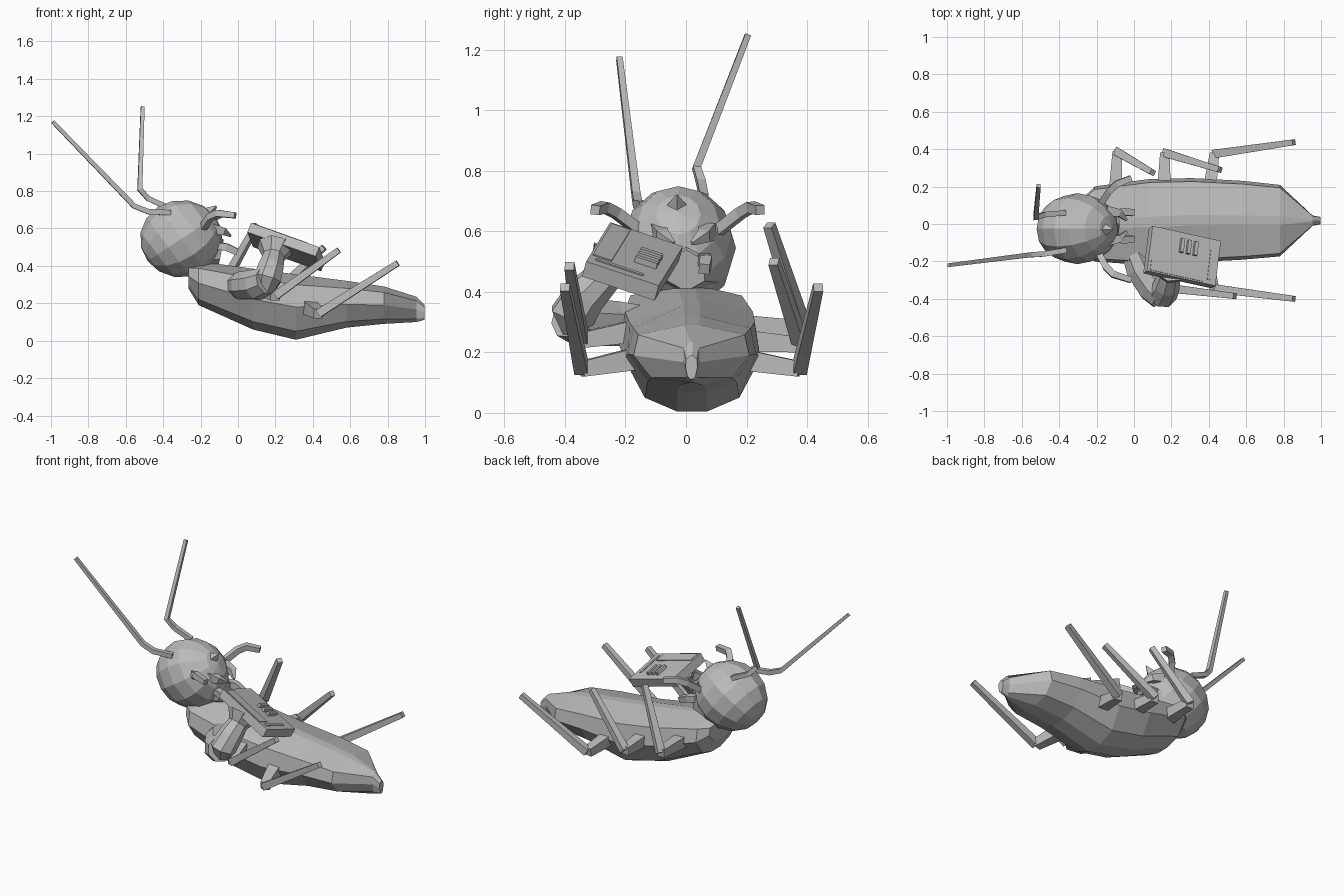
import bpy, bmesh, math
from mathutils import Vector, Matrix

old = bpy.data.objects.get("Cube")
if old:
    bpy.data.objects.remove(old, do_unlink=True)

grey = bpy.data.materials.new("plain grey")
grey.use_nodes = True
GREY = (0.5, 0.5, 0.5, 1)
grey.diffuse_color = GREY
grey.node_tree.nodes["Principled BSDF"].inputs["Base Color"].default_value = GREY


def finish(name, bm):
    bmesh.ops.recalc_face_normals(bm, faces=bm.faces)
    mesh = bpy.data.meshes.new(name)
    bm.to_mesh(mesh)
    bm.free()
    mesh.materials.append(grey)
    obj = bpy.data.objects.new(name, mesh)
    bpy.context.collection.objects.link(obj)
    return obj


def loft(name, rings):
    """Skin a list of equal-sized point rings and cap both ends."""
    bm = bmesh.new()
    loops = [[bm.verts.new(p) for p in ring] for ring in rings]
    n = len(loops[0])
    for a, b in zip(loops, loops[1:]):
        for i in range(n):
            j = (i + 1) % n
            bm.faces.new((a[i], a[j], b[j], b[i]))
    bm.faces.new(loops[0])
    bm.faces.new(loops[-1])
    return finish(name, bm)


def tube(name, points, radii, sides=4, phase=0.5):
    """Faceted limb along a path, with a radius at each point."""
    pts = [Vector(p) for p in points]
    rings = []
    side = None
    for i, (p, r) in enumerate(zip(pts, radii)):
        before = (p - pts[i - 1]).normalized() if i else Vector()
        after = (pts[i + 1] - p).normalized() if i + 1 < len(pts) else Vector()
        t = (before + after).normalized()
        if side is None:
            side = t.cross(Vector((0, 0, 1)) if abs(t.z) < 0.9 else Vector((0, 1, 0)))
        side = (side - t * side.dot(t)).normalized()
        other = t.cross(side)
        ring = []
        for k in range(sides):
            a = 2 * math.pi * (k + phase) / sides
            ring.append(p + r * (side * math.cos(a) + other * math.sin(a)))
        rings.append(ring)
    return loft(name, rings)


# Body: faceted hull, round back below and flatter belly above
half = [(0.22, 0), (0.68, 0.13), (0.98, 0.5), (0.9, 0.84), (0.12, 1)]
profile = half + [(-y, z) for y, z in reversed(half)]
sections = [  # x, bottom, top, half width, centre y
    (-0.265, 0.28, 0.41, 0.15, 0.0),
    (-0.21, 0.19, 0.425, 0.205, 0.0),
    (0.08, 0.06, 0.385, 0.235, 0.01),
    (0.31, 0.005, 0.355, 0.23, 0.02),
    (0.58, 0.07, 0.32, 0.215, 0.02),
    (0.78, 0.09, 0.29, 0.195, 0.018),
    (0.955, 0.1, 0.235, 0.028, 0.018),
    (0.998, 0.112, 0.19, 0.02, 0.018),
]
loft("body", [[(x, c + w * y, lo + (hi - lo) * z) for y, z in profile]
              for x, lo, hi, w, c in sections])

# Head: low-poly ball with its pole through the nose
bm = bmesh.new()
turn = Matrix.Rotation(math.radians(55), 4, 'Y')
place = Matrix.Translation((-0.302, -0.025, 0.545)) @ Matrix.Diagonal((0.222, 0.19, 0.207, 1))
bmesh.ops.create_uvsphere(bm, u_segments=12, v_segments=8, radius=1, matrix=place @ turn)
finish("head", bm)

# Nose: small four-sided spike standing on its corner
tube("nose", [(-0.18, -0.03, 0.66), (-0.115, -0.03, 0.72)], [0.055, 0.004], 4, 0)

# Mouth parts
tube("snout", [(-0.19, 0.0, 0.49), (-0.09, 0.0, 0.47)], [0.12, 0.07], 6)
for side, label in ((1, "left"), (-1, "right")):
    y = -0.01
    tube(label + "_palp", [(-0.13, y + side * 0.06, 0.51), (-0.06, y + side * 0.075, 0.50),
                           (-0.005, y + side * 0.07, 0.475)], [0.025, 0.028, 0.025])
    tube(label + "_jaw", [(-0.15, y + side * 0.08, 0.60), (-0.08, y + side * 0.07, 0.585),
                          (-0.04, y + side * 0.03, 0.56)], [0.04, 0.028, 0.008])

# Brow hooks on the sides of the face
tube("left_hook", [(-0.19, 0.09, 0.59), (-0.13, 0.18, 0.66), (-0.09, 0.215, 0.68),
                   (-0.015, 0.245, 0.67)], [0.025, 0.025, 0.025, 0.022])
tube("right_hook", [(-0.19, -0.15, 0.60), (-0.15, -0.23, 0.66), (-0.11, -0.27, 0.68),
                    (-0.015, -0.30, 0.67)], [0.025, 0.025, 0.025, 0.022])

# Antennae
tube("left_antenna", [(-0.37, 0.06, 0.71), (-0.48, 0.05, 0.76), (-0.525, 0.035, 0.81),
                      (-0.51, 0.205, 1.25)], [0.02, 0.02, 0.019, 0.014])
tube("right_antenna", [(-0.36, -0.14, 0.685), (-0.48, -0.16, 0.69), (-0.555, -0.165, 0.72),
                       (-0.99, -0.22, 1.17)], [0.02, 0.02, 0.019, 0.014])

# Legs: hip, knee and foot of each; thigh and shin are separate square rods
legs = {
    "left_front_leg": [(-0.1, 0.15, 0.29), (-0.09, 0.385, 0.28), (0.10, 0.275, 0.62)],
    "left_middle_leg": [(0.16, 0.17, 0.24), (0.165, 0.38, 0.225), (0.46, 0.29, 0.50)],
    "left_back_leg": [(0.40, 0.16, 0.18), (0.43, 0.375, 0.145), (0.855, 0.437, 0.415)],
    "right_middle_leg": [(0.16, -0.17, 0.27), (0.20, -0.345, 0.24), (0.54, -0.385, 0.485)],
    "right_back_leg": [(0.38, -0.16, 0.18), (0.43, -0.345, 0.145), (0.855, -0.40, 0.415)],
}
for name, (hip, knee, foot) in legs.items():
    tube(name + "_thigh", [hip, knee], [0.052, 0.036])
    tube(name + "_shin", [knee, foot], [0.032, 0.022])

# Raised arm that holds the tablet
tube("upper_arm", [(-0.02, -0.12, 0.295), (0.03, -0.24, 0.295), (0.10, -0.34, 0.30),
                   (0.15, -0.39, 0.32)], [0.06, 0.08, 0.085, 0.075], 8)
tube("forearm", [(0.14, -0.36, 0.27), (0.155, -0.37, 0.33), (0.175, -0.33, 0.39),
                 (0.19, -0.27, 0.45), (0.20, -0.23, 0.50)], [0.05, 0.08, 0.072, 0.06, 0.1], 8)

# Tablet: a tilted slab, with plates laid out in its own edge directions
corner = Vector((0.07, -0.25, 0.63))
u = Vector((0.365, -0.08, -0.13))
v = Vector((0.03, 0.24, -0.08))
n = u.cross(v).normalized()


def plate(name, u0, u1, v0, v1, low, high):
    loft(name, [[corner + u * a + v * b + n * h
                 for a, b in ((u0, v0), (u1, v0), (u1, v1), (u0, v1))]
                for h in (low, high)])


plate("tablet", 0, 1, 0, 1, -0.055, 0)
plate("tablet_side_panel", 0.04, 0.82, 0.03, 0.29, -0.005, 0.004)
plate("tablet_end_strip", 0.87, 0.91, 0.1, 0.75, -0.005, 0.004)
for i in range(3):
    start = 0.42 + i * 0.1
    plate("tablet_button_%d" % (i + 1), start, start + 0.05, 0.55, 0.85, -0.005, 0.02)
